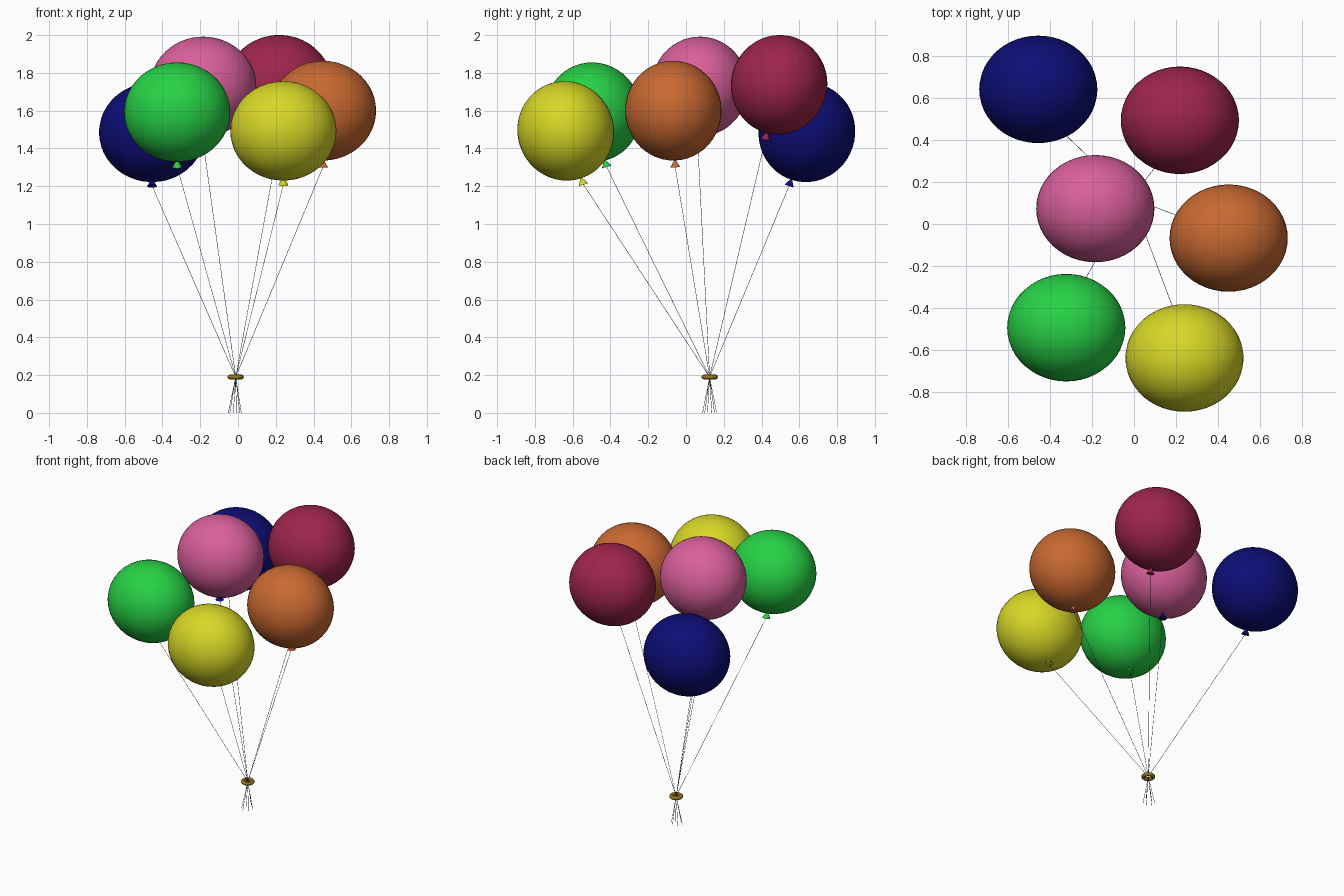
import bpy
from math import sin, cos, pi
from mathutils import Vector, Matrix

cube = bpy.data.objects.get("Cube")
if cube:
    bpy.data.objects.remove(cube, do_unlink=True)


def material(name, rgb):
    m = bpy.data.materials.new(name)
    m.use_nodes = True
    m.diffuse_color = (*rgb, 1)
    m.node_tree.nodes["Principled BSDF"].inputs["Base Color"].default_value = (*rgb, 1)
    return m


mats = {
    "navy": material("navy", (0.004, 0.004, 0.18)),
    "green": material("green", (0.02, 0.64, 0.06)),
    "yellow": material("yellow", (0.68, 0.68, 0.02)),
    "orange": material("orange", (0.58, 0.14, 0.03)),
    "pink": material("pink", (0.70, 0.115, 0.33)),
    "crimson": material("crimson", (0.34, 0.018, 0.07)),
    "gold": material("gold", (0.33, 0.19, 0.015)),
    "string": material("string grey", (0.1, 0.1, 0.1)),
}


def finish(name, mat, smooth=True):
    ob = bpy.context.object
    ob.name = name
    ob.data.materials.append(mats[mat])
    if smooth:
        bpy.ops.object.shade_smooth_by_angle()
    return ob


def string(name, start, end):
    # Thin straight cord between two points
    cu = bpy.data.curves.new(name, "CURVE")
    cu.dimensions = "3D"
    cu.bevel_depth = 0.0012
    cu.bevel_resolution = 1
    sp = cu.splines.new("POLY")
    sp.points.add(1)
    for p, co in zip(sp.points, (start, end)):
        p.co = (*co, 1)
    cu.materials.append(mats["string"])
    bpy.context.collection.objects.link(bpy.data.objects.new(name, cu))


TIE = Vector((-0.012, 0.125, 0.19))

# Balloon colour, knot colour, centre
balloons = [
    ("navy", "navy", (-0.455, 0.64, 1.485)),
    ("green", "green", (-0.322, -0.493, 1.592)),
    ("yellow", "yellow", (0.24, -0.637, 1.493)),
    ("orange", "orange", (0.45, -0.067, 1.60)),
    ("pink", "navy", (-0.184, 0.073, 1.728)),
    ("crimson", "crimson", (0.218, 0.493, 1.737)),
]

for i, (colour, knot_colour, centre) in enumerate(balloons):
    centre = Vector(centre)
    # Balloons lean outwards, knots pointing in
    tilt = -0.5 * centre.y
    rot = Matrix.Rotation(-tilt, 3, "X")
    if (rot @ Vector((0, 0, -1))).y * centre.y > 0:
        tilt, rot = -tilt, rot.inverted()
    euler = rot.to_euler()

    bpy.ops.mesh.primitive_uv_sphere_add(segments=48, ring_count=24, radius=1,
                                         location=centre, rotation=euler)
    ob = finish(colour + "_balloon", colour)
    ob.scale = (0.281, 0.255, 0.264)

    # Flared knot under the balloon
    bpy.ops.mesh.primitive_cone_add(vertices=20, radius1=0.026, radius2=0.003, depth=0.04,
                                    location=centre + rot @ Vector((0, 0, -0.28)),
                                    rotation=euler)
    finish(colour + "_knot", knot_colour)

    string(colour + "_string", centre + rot @ Vector((0, 0, -0.298)), TIE)

    # Loose string end below the ring
    a = 2 * pi * i / len(balloons) + 0.3
    string(colour + "_string_tail", TIE,
           (TIE.x - 0.005 + 0.036 * cos(a), TIE.y + 0.038 * sin(a), 0.0))

# Ring gathering the strings
bpy.ops.mesh.primitive_torus_add(major_segments=32, minor_segments=12,
                                 major_radius=0.031, minor_radius=0.0125, location=TIE)
finish("tie_ring", "gold")
